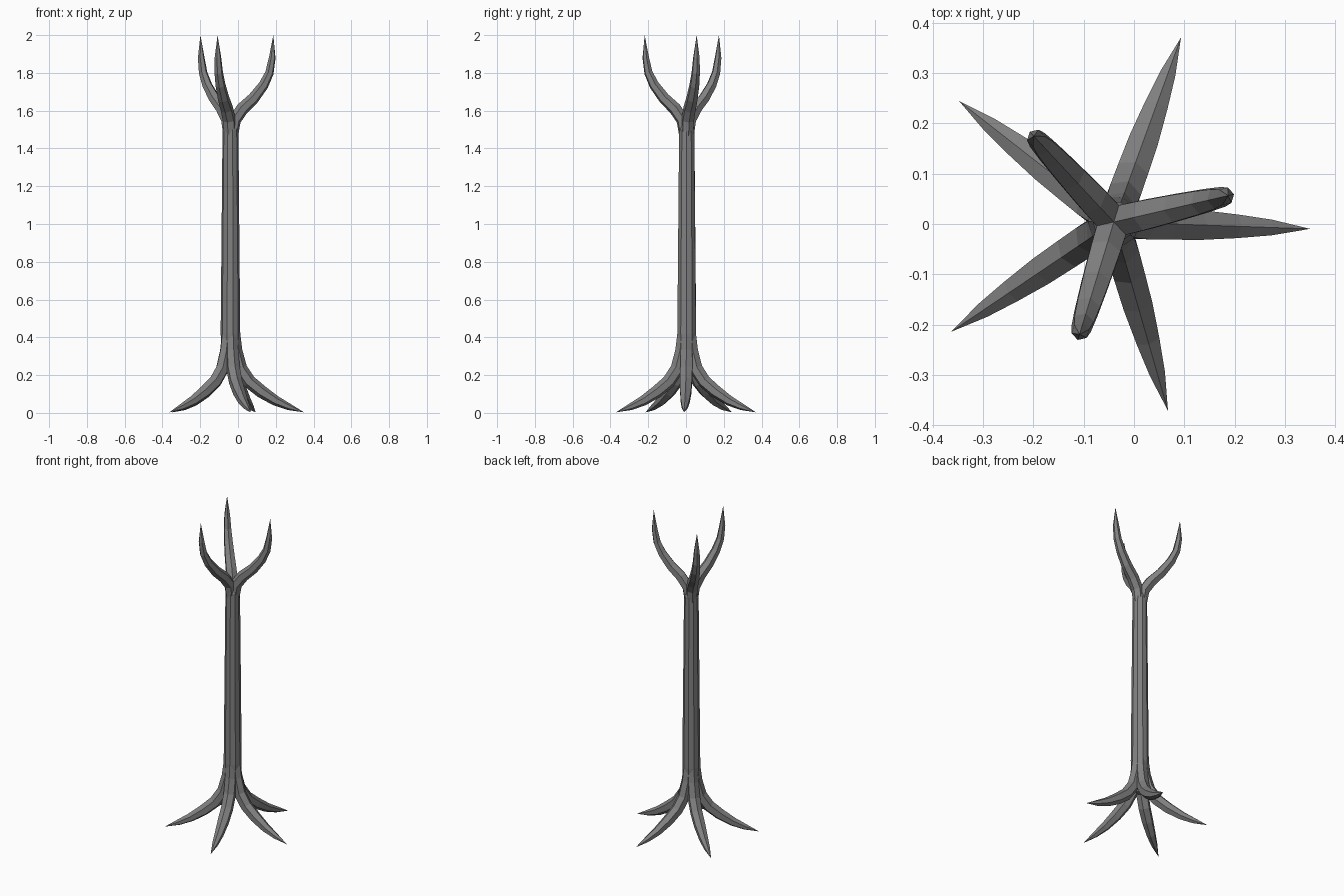
import bpy, bmesh
from math import cos, sin, pi, radians
from mathutils import Vector

cube = bpy.data.objects.get("Cube")
if cube:
    bpy.data.objects.remove(cube, do_unlink=True)

bark = bpy.data.materials.new("grey bark")
bark.use_nodes = True
bark.diffuse_color = (0.22, 0.22, 0.22, 1)
bark.node_tree.nodes["Principled BSDF"].inputs["Base Color"].default_value = bark.diffuse_color

CENTRE = Vector((-0.04, 0.004, 0))


def limb(name, path, angle, sides):
    """Tapered tube along (reach, height, radius) points, swung to an angle; zero radius makes a tip."""
    out = Vector((cos(angle), sin(angle), 0))
    side = Vector((-sin(angle), cos(angle), 0))
    pts = [CENTRE + out * r + Vector((0, 0, z)) for r, z, _ in path]
    bm = bmesh.new()
    rings = []
    for i, p in enumerate(pts):
        along = (pts[min(i + 1, len(pts) - 1)] - pts[max(i - 1, 0)]).normalized()
        normal = side.cross(along)
        rad = path[i][2]
        if rad == 0:
            rings.append([bm.verts.new(p)] * sides)
        else:
            rings.append([bm.verts.new(p + (normal * cos(2 * pi * k / sides)
                                            + side * sin(2 * pi * k / sides)) * rad)
                          for k in range(sides)])
    for a, b in zip(rings, rings[1:]):
        for k in range(sides):
            n = (k + 1) % sides
            corners = list(dict.fromkeys((a[k], a[n], b[n], b[k])))
            bm.faces.new(corners)
    for ring in (rings[0], rings[-1]):
        if ring[0] is not ring[1]:
            bm.faces.new(ring)
    bmesh.ops.recalc_face_normals(bm, faces=bm.faces)
    mesh = bpy.data.meshes.new(name)
    bm.to_mesh(mesh)
    bm.free()
    mesh.materials.append(bark)
    obj = bpy.data.objects.new(name, mesh)
    bpy.context.collection.objects.link(obj)
    return obj


# Trunk, tapering into the root crown and the fork
limb("trunk", [(0, 0.21, 0.02), (0, 0.3, 0.045), (0, 0.42, 0.052),
               (0, 1.5, 0.042), (0, 1.56, 0.025)], radians(-2), 10)

# Five arching roots
root_path = [(0.018, 0.45, 0.03), (0.028, 0.33, 0.035), (0.052, 0.235, 0.037),
             (0.1, 0.165, 0.036), (0.165, 0.112, 0.034), (0.24, 0.064, 0.027),
             (0.31, 0.032, 0.018), (0.39, 0.003, 0)]
for i in range(5):
    limb(f"root_{i + 1}", root_path, radians(-2 + 72 * i), 6)

# Three upward curving branches
branch_path = [(0.01, 1.47, 0.032), (0.022, 1.55, 0.035), (0.065, 1.61, 0.034),
               (0.125, 1.665, 0.031), (0.18, 1.735, 0.027), (0.212, 1.8, 0.023),
               (0.227, 1.88, 0.018), (0.233, 2.0, 0)]
for i in range(3):
    limb(f"branch_{i + 1}", branch_path, radians(13 + 120 * i), 6)
